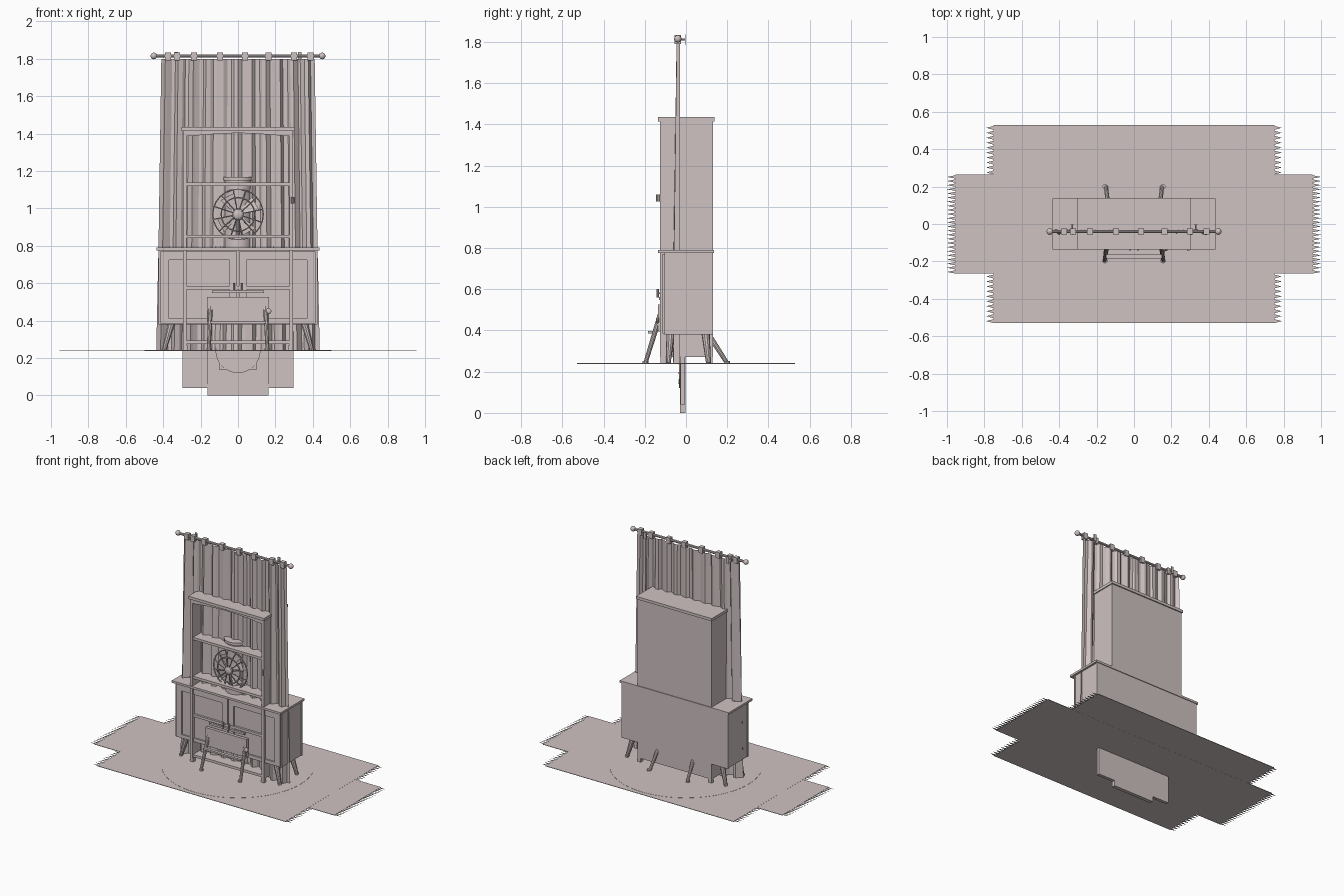
import bpy, bmesh, math
from mathutils import Vector

if "Cube" in bpy.data.objects:
    bpy.data.objects.remove(bpy.data.objects["Cube"])

mat = bpy.data.materials.new("warm_grey")
mat.diffuse_color = (0.62, 0.54, 0.535, 1)
mat.use_nodes = True
mat.node_tree.nodes["Principled BSDF"].inputs["Base Color"].default_value = mat.diffuse_color


def finish(name, bm, smooth=False):
    me = bpy.data.meshes.new(name)
    bm.to_mesh(me)
    bm.free()
    me.materials.append(mat)
    ob = bpy.data.objects.new(name, me)
    bpy.context.collection.objects.link(ob)
    if smooth:
        bpy.ops.object.select_all(action='DESELECT')
        bpy.context.view_layer.objects.active = ob
        ob.select_set(True)
        bpy.ops.object.shade_smooth_by_angle(angle=math.radians(35))
    return ob


def add_box(bm, x0, x1, y0, y1, z0, z1):
    vs = bmesh.ops.create_cube(bm, size=1)["verts"]
    for v in vs:
        v.co = Vector(((x0 + x1) / 2 + v.co.x * (x1 - x0),
                       (y0 + y1) / 2 + v.co.y * (y1 - y0),
                       (z0 + z1) / 2 + v.co.z * (z1 - z0)))


def add_rod(bm, a, b, r1, r2=None, seg=10):
    a, b = Vector(a), Vector(b)
    d = b - a
    vs = bmesh.ops.create_cone(bm, cap_ends=True, segments=seg, radius1=r1,
                               radius2=r1 if r2 is None else r2, depth=d.length)["verts"]
    q = Vector((0, 0, 1)).rotation_difference(d)
    for v in vs:
        v.co = q @ v.co + (a + b) / 2


def add_ball(bm, c, r, sy=1):
    vs = bmesh.ops.create_uvsphere(bm, u_segments=14, v_segments=8, radius=r)["verts"]
    for v in vs:
        v.co = Vector((v.co.x, v.co.y * sy, v.co.z)) + Vector(c)


def boxes(name, items):
    bm = bmesh.new()
    for it in items:
        add_box(bm, *it)
    return finish(name, bm)


# Rugs with spiky fringe at both ends
def rug(name, hx, hy, tip, z, n):
    bm = bmesh.new()
    add_box(bm, -hx, hx, -hy, hy, z - 0.003, z)
    step = 2 * hy / n
    for s in (-1, 1):
        for i in range(n):
            y = -hy + i * step
            vs = [bm.verts.new(p) for p in ((s * hx, y, z - 0.001), (s * hx, y + step * 0.8, z - 0.001),
                                            (s * tip, y + step * 0.4, z - 0.001))]
            bm.faces.new(vs if s > 0 else vs[::-1])
    finish(name, bm)


rug("wide_rug", 0.75, 0.53, 0.79, 0.241, 40)
rug("runner_rug", 0.955, 0.265, 1.0, 0.2405, 24)
bm = bmesh.new()
add_rod(bm, (0, 0, 0.238), (0, 0, 0.242), 0.5, seg=64)
finish("round_rug", bm)


# Picture frames, half sunk through the rugs
def picture(name, hx, hz, w, y0, y1):
    c = 0.24
    boxes(name, [(-hx, -hx + w, y0, y1, c - hz, c + hz), (hx - w, hx, y0, y1, c - hz, c + hz),
                 (-hx + w, hx - w, y0, y1, c - hz, c - hz + w), (-hx + w, hx - w, y0, y1, c + hz - w, c + hz),
                 (-hx + w, hx - w, y0 + 0.008, y1, c - hz + w, c + hz - w)])


picture("landscape_frame", 0.296, 0.20, 0.022, -0.026, -0.004)
picture("portrait_frame", 0.163, 0.24, 0.018, -0.029, -0.003)
picture("small_frame", 0.10, 0.105, 0.012, -0.031, -0.005)

# Round clock with hour studs
bm = bmesh.new()
add_rod(bm, (0, -0.003, 0.24), (0, -0.033, 0.24), 0.12, seg=40)
for i in range(12):
    a = i * math.tau / 12
    x, z = 0.095 * math.sin(a), 0.24 + 0.095 * math.cos(a)
    add_rod(bm, (x, -0.03, z), (x, -0.036, z), 0.005, seg=6)
finish("clock", bm, True)

# Bookshelf: open front, solid back and sides
boxes("bookshelf_case", [(-0.295, -0.275, -0.125, 0.13, 0.27, 1.415),
                         (0.275, 0.295, -0.125, 0.13, 0.27, 1.415),
                         (-0.275, 0.275, 0.118, 0.13, 0.27, 1.415),
                         (-0.302, 0.302, -0.135, 0.138, 1.415, 1.435)])
boxes("bookshelf_shelves", [(-0.275, 0.275, -0.12, 0.118, z - 0.009, z + 0.009)
                            for z in (0.285, 0.575, 0.85, 1.13)])
boxes("bookshelf_feet", [(x - 0.012, x + 0.012, y - 0.012, y + 0.012, 0.24, 0.27)
                         for x in (-0.283, 0.283) for y in (-0.112, 0.117)])

# Arched valance under the bookshelf top
bm = bmesh.new()
n = 16
for i in range(n):
    x0, x1 = -0.275 + 0.55 * i / n, -0.275 + 0.55 * (i + 1) / n
    xm = (x0 + x1) / 2
    add_box(bm, x0, x1, -0.125, -0.112, 1.384 + 0.018 * (1 - (xm / 0.275) ** 2), 1.415)
finish("bookshelf_valance", bm)

bm = bmesh.new()
add_rod(bm, (0.292, -0.135, 1.025), (0.292, -0.135, 1.06), 0.01)
add_rod(bm, (0.29, -0.12, 1.043), (0.292, -0.14, 1.043), 0.006)
finish("bookshelf_knob", bm, True)

# Sideboard body with top slab, framed doors and splayed legs
boxes("sideboard_body", [(-0.42, 0.42, -0.105, 0.13, 0.38, 0.775)])
boxes("sideboard_top", [(-0.435, 0.435, -0.135, 0.135, 0.775, 0.79)])
items = []
for s in (-1, 1):
    def span(a, b):
        return (min(s * a, s * b), max(s * a, s * b))
    for a, b, z0, z1 in ((0.005, 0.045, 0.385, 0.77), (0.37, 0.415, 0.385, 0.77),
                         (0.045, 0.37, 0.385, 0.41), (0.045, 0.37, 0.725, 0.77)):
        items.append((*span(a, b), -0.115, -0.105, z0, z1))
boxes("sideboard_door_frames", items)
boxes("sideboard_side_frames", [(min(s * 0.42, s * 0.425), max(s * 0.42, s * 0.425), y0, y1, 0.38, 0.775)
                                for s in (-1, 1) for y0, y1 in ((-0.105, -0.095), (0.12, 0.13))])
bm = bmesh.new()
for s in (-1, 1):
    for y in (-0.075, 0.095):
        add_rod(bm, (s * 0.395, y * 1.15, 0.241), (s * 0.355, y, 0.385), 0.012, 0.02)
    add_rod(bm, (s * 0.022, -0.138, 0.56), (s * 0.022, -0.138, 0.60), 0.006)
    add_rod(bm, (s * 0.022, -0.11, 0.58), (s * 0.022, -0.138, 0.58), 0.004)
finish("sideboard_legs_and_handles", bm, True)

# Chair: splayed legs, footrest, front panel and seat
bm = bmesh.new()
for s in (-1, 1):
    add_rod(bm, (s * 0.157, -0.197, 0.241), (s * 0.147, -0.125, 0.475), 0.01, 0.013)
    add_rod(bm, (s * 0.15, 0.2, 0.241), (s * 0.14, 0.11, 0.38), 0.01, 0.013)
    for y in (-0.197, 0.2):
        add_rod(bm, (s * 0.155, y, 0.24), (s * 0.155, y, 0.252), 0.014)
finish("chair_legs", bm, True)
boxes("chair_footrest", [(-0.15, 0.15, -0.185, -0.163, 0.385, 0.397)])
boxes("chair_panel", [(-0.165, 0.165, -0.137, -0.115, 0.395, 0.525),
                      (-0.14, 0.14, -0.13, -0.115, 0.548, 0.562)])
bm = bmesh.new()
add_ball(bm, (0.163, -0.138, 0.45), 0.016, 0.5)
finish("chair_knob", bm, True)

# Pleated curtain, narrow at the top and flaring downwards
bm = bmesh.new()
n, rows = 44, []
for z, half, depth in ((0.241, 0.437, 0.034), (0.8, 0.425, 0.03), (1.8, 0.41, 0.016)):
    row = []
    for i in range(n + 1):
        u = -1 + 2 * i / n + (0.4 / n) * math.sin(i * 2.3) * (0 < i < n)
        y = -0.03 - (depth * (0.75 + 0.25 * math.sin(i * 1.7)) if i % 4 in (1, 2) else 0)
        row.append(bm.verts.new((half * u, y, z)))
    rows.append(row)
for a, b in zip(rows, rows[1:]):
    for i in range(n):
        bm.faces.new((a[i], a[i + 1], b[i + 1], b[i]))
finish("curtain", bm)

# Curtain rod, end balls, brackets and tabs
bm = bmesh.new()
add_rod(bm, (-0.45, -0.04, 1.815), (0.45, -0.04, 1.815), 0.009)
for s in (-1, 1):
    add_ball(bm, (s * 0.45, -0.04, 1.815), 0.018)
    add_rod(bm, (s * 0.33, -0.04, 1.812), (s * 0.33, -0.004, 1.812), 0.005)
    add_box(bm, s * 0.33 - 0.01, s * 0.33 + 0.01, -0.006, -0.002, 1.785, 1.835)
finish("curtain_rod", bm, True)
boxes("curtain_tabs", [(x - 0.016, x + 0.016, -0.055, -0.025, 1.79, 1.833)
                       for x in (-0.375, -0.325, -0.235, -0.097, 0.038, 0.162, 0.3, 0.388)])

# Tall cylinder lamp shade on the shelf
bm = bmesh.new()
add_rod(bm, (0, -0.01, 0.79), (0, -0.01, 1.15), 0.075, seg=20)
add_rod(bm, (0, -0.01, 1.15), (0, -0.01, 1.168), 0.086, seg=20)
finish("lamp_shade", bm, True)

# Fan: hub, blades and domed wire cage
bm = bmesh.new()
cz = 0.968
add_ball(bm, (0, -0.105, cz), 0.032, 0.5)
for r, y in ((0.135, -0.085), (0.09, -0.105)):
    pts = [(r * math.cos(k * math.tau / 24), y, cz + r * math.sin(k * math.tau / 24)) for k in range(24)]
    for k in range(24):
        add_rod(bm, pts[k], pts[(k + 1) % 24], 0.004, seg=6)
for k in range(12):
    c, s = math.cos(k * math.tau / 12 + 0.2), math.sin(k * math.tau / 12 + 0.2)
    path = [(r * c, y, cz + r * s) for r, y in ((0.02, -0.113), (0.09, -0.105), (0.135, -0.085))]
    for p, q in zip(path, path[1:]):
        add_rod(bm, p, q, 0.003, seg=6)
for k in range(4):
    a = k * math.tau / 4 + 0.3
    vs = [bm.verts.new((r * math.cos(a + t), y, cz + r * math.sin(a + t)))
          for r, t, y in ((0.02, 0, -0.09), (0.115, -0.1, -0.095), (0.12, 0.6, -0.08), (0.02, 0.9, -0.085))]
    bm.faces.new(vs)
add_rod(bm, (0, -0.085, 0.859), (0, -0.085, cz), 0.01)
finish("fan", bm, True)
